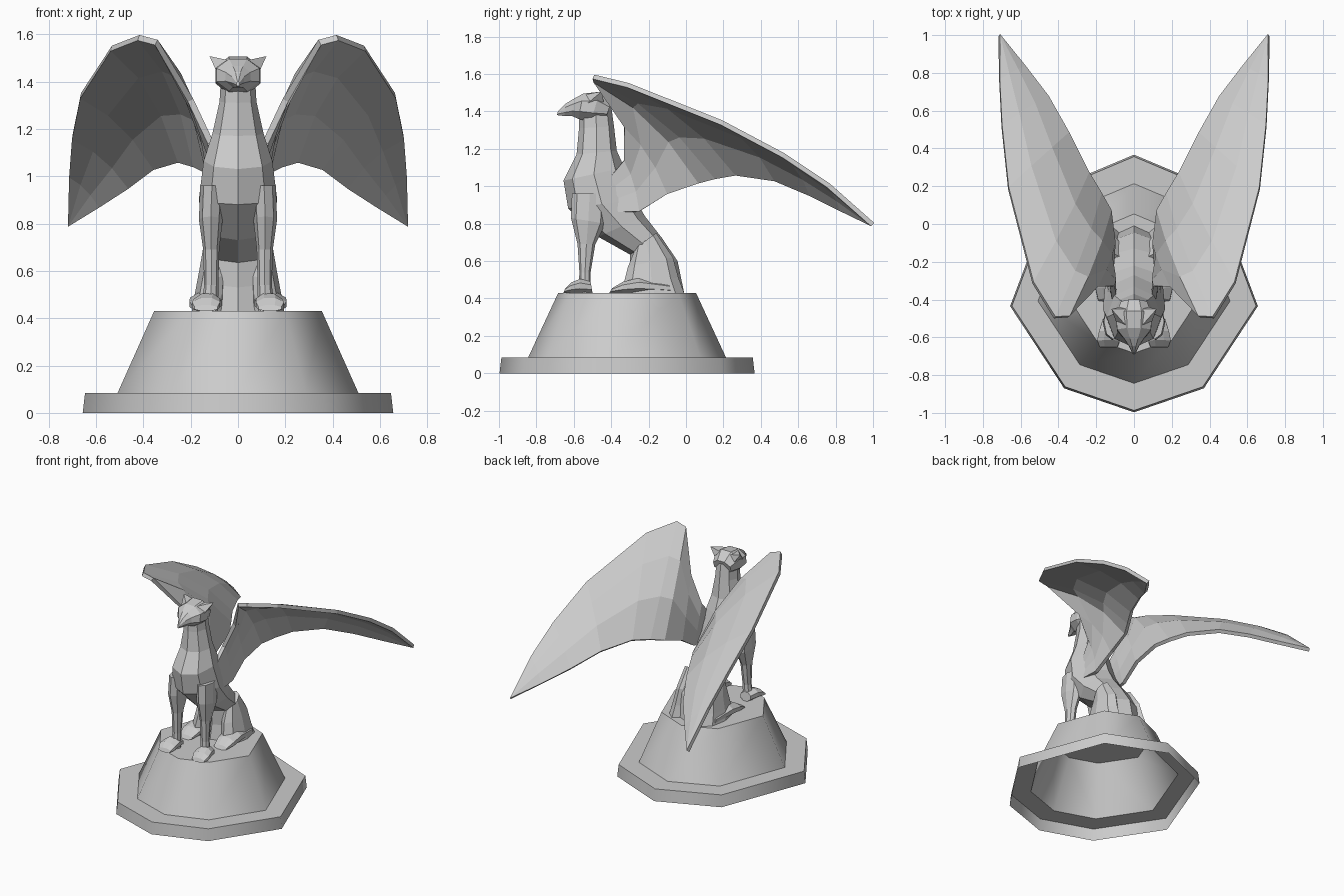
import bpy, bmesh, math
from mathutils import Vector

if "Cube" in bpy.data.objects:
    bpy.data.objects.remove(bpy.data.objects["Cube"])


def finish(name, bm, mirror=False, thick=0.0):
    bmesh.ops.recalc_face_normals(bm, faces=bm.faces)
    me = bpy.data.meshes.new(name)
    bm.to_mesh(me)
    bm.free()
    ob = bpy.data.objects.new(name, me)
    bpy.context.collection.objects.link(ob)
    if thick:
        m = ob.modifiers.new("Thickness", 'SOLIDIFY')
        m.thickness, m.offset = thick, 0
    if mirror:
        ob.modifiers.new("Mirror", 'MIRROR')
    return ob


def skin(bm, rows, closed=True):
    """Quads between successive vertex rows."""
    for a, b in zip(rows, rows[1:]):
        n = len(a)
        for i in range(n if closed else n - 1):
            j = (i + 1) % n
            bm.faces.new((a[i], a[j], b[j], b[i]))


def loft(name, rings, mirror=False, n=8, phase=0.0):
    """Ring = x centre, (y, z) of one silhouette point, (y, z) of the other, half width."""
    bm = bmesh.new()
    rows = []
    k = 1 / math.cos(phase)
    for x, y1, z1, y2, z2, hw in rings:
        mid = Vector((x, (y1 + y2) / 2, (z1 + z2) / 2))
        half = Vector((0, y1 - y2, z1 - z2)) / 2
        row = []
        for i in range(n):
            a = 2 * math.pi * i / n + phase
            row.append(bm.verts.new(mid + half * math.cos(a) * k + Vector((hw * math.sin(a) * k, 0, 0))))
        rows.append(row)
    skin(bm, rows)
    bm.faces.new(rows[0])
    bm.faces.new(rows[-1])
    return finish(name, bm, mirror)


# Plinth: irregular octagon, hollow underneath
half = [(0, -.997), (.37, -.87), (.656, -.435), (.42, .19), (0, .367)]
octagon = half + [(-x, y) for x, y in half[3:0:-1]]
bm = bmesh.new()
rows = [[bm.verts.new((x * s, -.315 + (y + .315) * s, z)) for x, y in octagon]
        for s, z in ((1, 0), (.985, .085), (.775, .085), (.54, .43))]
skin(bm, rows)
bm.faces.new(rows[-1])
plinth = finish("plinth", bm)
bpy.context.view_layer.objects.active = plinth
plinth.select_set(True)
bpy.ops.object.shade_smooth_by_angle(angle=math.radians(57))
plinth.select_set(False)

# Neck, chest and seated torso
loft("body", [
    (0, -.57, 1.40, -.40, 1.43, .072),
    (0, -.572, 1.31, -.385, 1.32, .078),
    (0, -.585, 1.17, -.37, 1.19, .108),
    (0, -.655, 1.03, -.33, 1.10, .145),
    (0, -.63, .88, -.27, .93, .165),
    (0, -.47, .73, -.22, .84, .155),
    (0, -.30, .635, -.13, .725, .14),
    (0, -.30, .53, -.045, .60, .14),
    (0, -.32, .43, -.01, .43, .14)])

# Head with brow and hooked beak
loft("head", [
    (0, -.43, 1.36, -.40, 1.45, .068),
    (0, -.51, 1.345, -.46, 1.505, .095),
    (0, -.575, 1.36, -.55, 1.495, .09),
    (0, -.61, 1.375, -.605, 1.465, .052),
    (0, -.65, 1.375, -.645, 1.44, .026),
    (0, -.69, 1.38, -.685, 1.40, .006)], phase=math.pi / 8)

# Pointed ears
bm = bmesh.new()
base = [bm.verts.new(p) for p in ((.04, -.54, 1.49), (.09, -.53, 1.44), (.08, -.44, 1.45), (.04, -.45, 1.49))]
tip = bm.verts.new((.12, -.45, 1.507))
bm.faces.new(base)
for i in range(4):
    bm.faces.new((base[i], base[(i + 1) % 4], tip))
finish("ears", bm, mirror=True)

# Front legs
loft("front_legs", [
    (.11, -.61, .96, -.42, .96, .05),
    (.115, -.615, .83, -.43, .80, .05),
    (.113, -.58, .69, -.485, .69, .034),
    (.113, -.57, .54, -.51, .54, .03),
    (.12, -.575, .43, -.51, .43, .036)], mirror=True)

# Front paws
loft("front_paws", [
    (.125, -.50, .43, -.51, .49, .04),
    (.13, -.57, .43, -.565, .505, .055),
    (.135, -.62, .43, -.615, .485, .06),
    (.135, -.655, .43, -.645, .455, .048)], mirror=True, phase=math.pi / 8)

# Haunches
loft("haunches", [
    (.10, -.27, .67, -.16, .75, .045),
    (.105, -.31, .57, -.07, .62, .06),
    (.115, -.33, .49, -.04, .51, .068),
    (.12, -.33, .43, -.01, .43, .075)], mirror=True)

# Hind paws
loft("hind_paws", [
    (.12, -.08, .43, -.09, .48, .06),
    (.135, -.25, .43, -.25, .51, .068),
    (.14, -.34, .43, -.335, .49, .065),
    (.14, -.41, .43, -.395, .455, .05)], mirror=True, phase=math.pi / 8)

# Wings: leading edge and trailing edge, bowed upward between them
lead = [(.10, -.42, 1.03), (.115, -.33, 1.14), (.20, -.33, 1.32), (.345, -.49, 1.565), (.42, -.495, 1.585),
        (.535, -.31, 1.54), (.665, .19, 1.34), (.70, .52, 1.165), (.712, .76, 1.005)]
trail = [(.13, -.38, .86), (.12, -.25, .865), (.11, -.10, .96), (.13, .07, 1.02), (.18, .16, 1.045),
         (.245, .27, 1.065), (.35, .48, 1.035), (.457, .67, .955), (.58, .83, .875)]
bow_dir = Vector((-.42, .45, .79))
bm = bmesh.new()
rows = []
for l, t in zip(lead, trail):
    l, t = Vector(l), Vector(t)
    bow = bow_dir * (l - t).length * .075
    rows.append([bm.verts.new(t.lerp(l, f) + bow * 4 * f * (1 - f)) for f in (0, .33, .67, 1)])
skin(bm, rows, closed=False)
tip = bm.verts.new((.714, .998, .795))
for a, b in zip(rows[-1], rows[-1][1:]):
    bm.faces.new((a, b, tip))
finish("wings", bm, mirror=True, thick=.026)
